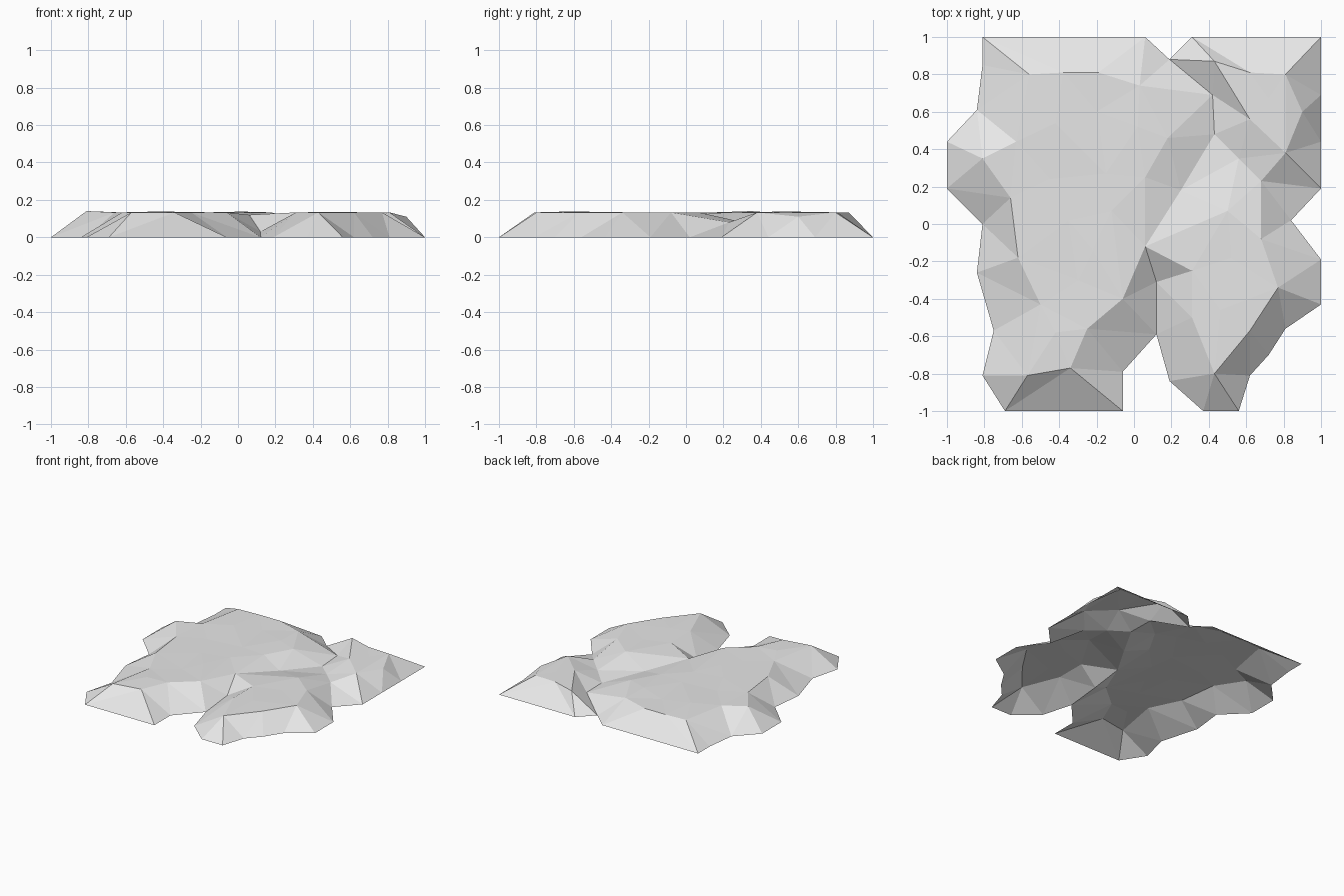
import bpy
import random
from mathutils import Vector
from mathutils.geometry import delaunay_2d_cdt

random.seed(4)
default_cube = bpy.data.objects.get("Cube")
if default_cube:
    bpy.data.objects.remove(default_cube, do_unlink=True)

# Plan points are in hundredths of a unit; every point keeps its first height
points, heights, edges, index_of = [], [], [], {}


def add_point(x, y, height):
    key = (x, y)
    if key not in index_of:
        index_of[key] = len(points)
        points.append(Vector((x / 100, y / 100)))
        heights.append(height / 100)
    return index_of[key]


def add_chain(chain, height=None, closed=False):
    """Add a crease line; points carry their own height unless one is given."""
    ids = [add_point(p[0], p[1], p[2] if height is None else height) for p in chain]
    edges.extend(zip(ids, ids[1:]))
    if closed:
        edges.append((ids[-1], ids[0]))


# Foot of the mound, counter-clockwise from the back left corner
foot = [
    (-81, 100), (-81, 85), (-84, 61), (-100, 44), (-100, 19), (-81, 0),
    (-84, -26), (-75, -57), (-81, -81), (-69, -100), (-6, -100), (-6, -79),
    (12, -59), (19, -84), (37, -100), (56, -100), (62, -81), (72, -70),
    (81, -56), (100, -43), (100, -19), (84, 2), (100, 19), (100, 44),
    (100, 69), (100, 100), (31, 100), (19, 88), (6, 100),
]
add_chain(foot, height=0, closed=True)

# Valleys that part the three plateaus
east_valley = [(84, 2, 0), (68, 23, 8), (56, 35, 7), (43, 48, 5), (42, 69, 5.5), (19, 88, 0)]
middle_valley = [(43, 48, 5), (25, 18, 8), (6, -12, 12)]
front_gully = [(6, -12, 12), (12, -31, 3), (12, -59, 0)]
for valley in (east_valley, middle_valley, front_gully):
    add_chain(valley)

# Rims of the plateaus
west_rim = [
    (3, 74), (-19, 81), (-38, 81), (-56, 80), (-63, 44), (-66, 14), (-62, -18),
    (-50, -43), (-57, -81), (-34, -77), (-25, -56), (-6, -40), (-12, 7),
    (6, 25), (18, 46),
]
back_rim = [(43, 87), (62, 81), (81, 80), (81, 38), (62, 56)]
front_rim = [
    (6, -12), (50, 7), (68, -8), (77, -34), (62, -57), (43, -80), (31, -50), (31, -25),
]
for rim in (west_rim, back_rim, front_rim):
    add_chain(rim, height=13.3, closed=True)

# Side spur and the shoulder on the opposite slope
add_chain([(-81, 35, 14), (-63, 44, 13)])
add_chain([(81, 80, 13), (90, 60, 11), (81, 38, 13)])

# Slightly uneven plateau tops
plateau_spots = [
    (-20, 60), (-45, 24), (-15, 27), (-35, 2), (-30, -30), (-22, -14),
    (-42, -58), (-42, 54), (2, 52), (52, -18), (46, -46), (72, 67),
]
for x, y in plateau_spots:
    add_point(x, y, random.uniform(12.9, 14))

# Triangulate the plan inside the foot line, then lift it to its heights
flat, _, triangles, sources, _, _ = delaunay_2d_cdt(points, edges, [], 1, 0.0001)
lifted = [
    (p.x, p.y, heights[source[0]] if source else 0.13)
    for p, source in zip(flat, sources)
]
mesh = bpy.data.meshes.new("rock_mound")
mesh.from_pydata(lifted, [], [list(t) for t in triangles])
mesh.update()
rock_mound = bpy.data.objects.new("rock_mound", mesh)
bpy.context.collection.objects.link(rock_mound)

# Plain stone colour
stone = bpy.data.materials.new("light_grey_stone")
stone.use_nodes = True
stone.diffuse_color = (0.8, 0.8, 0.8, 1)
stone.node_tree.nodes["Principled BSDF"].inputs["Base Color"].default_value = stone.diffuse_color
mesh.materials.append(stone)
mesh.shade_flat()
